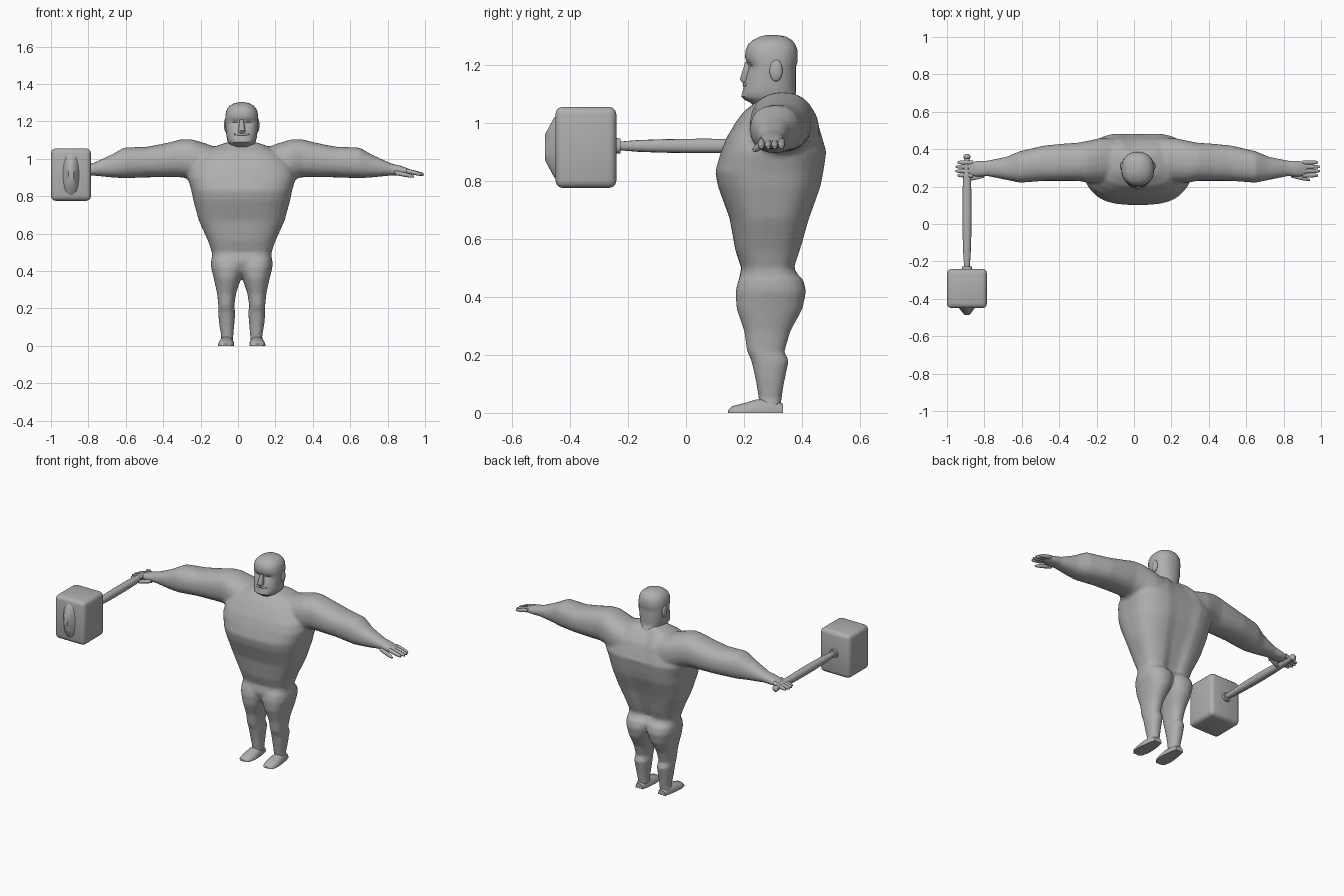
import bpy, bmesh, math
from mathutils import Matrix, Vector

if "Cube" in bpy.data.objects:
    bpy.data.objects.remove(bpy.data.objects["Cube"])

BODY_X = 0.02
HAMMER_X = -0.893

clay = bpy.data.materials.new("grey clay")
clay.use_nodes = True
grey = (0.43, 0.43, 0.43, 1)
clay.diffuse_color = grey
clay.node_tree.nodes["Principled BSDF"].inputs["Base Color"].default_value = grey


def finish(name, bm, x=BODY_X, mirror=False):
    """Turn the bmesh into a smooth-shaded object centred on the plane x."""
    bmesh.ops.recalc_face_normals(bm, faces=bm.faces)
    mesh = bpy.data.meshes.new(name)
    bm.to_mesh(mesh)
    bm.free()
    mesh.materials.append(clay)
    part = bpy.data.objects.new(name, mesh)
    bpy.context.collection.objects.link(part)
    part.location.x = x
    bpy.ops.object.select_all(action='DESELECT')
    part.select_set(True)
    bpy.context.view_layer.objects.active = part
    bpy.ops.object.shade_smooth_by_angle(angle=math.radians(45))
    if mirror:
        part.modifiers.new("Mirror", 'MIRROR').use_mirror_merge = False
    return part


def place(axis, along, u, v):
    """Put a section point on the plane that stands square to the axis."""
    return {'x': (along, u, v), 'y': (u, along, v), 'z': (u, v, along)}[axis]


def loft(name, axis, rows, power=2.3, sides=20, shape=None, **options):
    """Skin rounded sections; each row is position, u low, u high, v low, v high."""
    bm = bmesh.new()
    rings = []
    for along, u_low, u_high, v_low, v_high in rows:
        ring = []
        for i in range(sides):
            angle = math.tau * (i + 0.5) / sides
            c, s = math.cos(angle), math.sin(angle)
            c = math.copysign(abs(c) ** (2 / power), c)
            s = math.copysign(abs(s) ** (2 / power), s)
            u = (u_low + u_high + (u_high - u_low) * c) / 2
            v = (v_low + v_high + (v_high - v_low) * s) / 2
            point = Vector(place(axis, along, u, v))
            if shape:
                shape(point)
            ring.append(bm.verts.new(point))
        rings.append(ring)
    for lower, upper in zip(rings, rings[1:]):
        for i in range(sides):
            bm.faces.new((lower[i - 1], lower[i], upper[i], upper[i - 1]))
    bm.faces.new(rings[0])
    bm.faces.new(rings[-1])
    return finish(name, bm, **options)


def symmetric(rows):
    """Expand rows of height, half width, front and back."""
    return [(z, -half, half, front, back) for z, half, front, back in rows]


def rod(rows, z=0.92):
    """Expand rows of position and radius into round sections."""
    return [(y, -r, r, z - r, z + r) for y, r in rows]


def ball(name, centre, radii, **options):
    bm = bmesh.new()
    matrix = Matrix.Translation(centre) @ Matrix.Diagonal((*radii, 1))
    bmesh.ops.create_uvsphere(bm, u_segments=16, v_segments=10, radius=1, matrix=matrix)
    finish(name, bm, **options)


# Torso, with a spine groove down the back
def spine_groove(point):
    if point.y > 0.3:
        point.y -= 0.03 * math.exp(-(point.x / 0.05) ** 2)


torso = loft("torso", 'z', symmetric([
    (.37, .05, .23, .35), (.4, .11, .2, .39), (.45, .16, .18, .41), (.5, .16, .19, .38),
    (.56, .18, .17, .4), (.67, .23, .15, .43), (.78, .26, .11, .47),
    (.83, .27, .1, .48), (.9, .29, .12, .49), (.95, .28, .14, .475),
    (1, .24, .17, .46), (1.04, .19, .2, .435), (1.07, .13, .24, .41),
    (1.09, .07, .26, .39)]), power=2.8, sides=32, shape=spine_groove)

# Arms, from inside the chest to the knuckles
arms = loft("arm", 'x', [
    (.06, .25, .44, .86, 1.05), (.13, .23, .46, .86, 1.06), (.2, .22, .46, .86, 1.085),
    (.27, .22, .445, .89, 1.105), (.32, .23, .435, .9, 1.105), (.4, .23, .43, .9, 1.085),
    (.5, .23, .42, .9, 1.065), (.63, .22, .39, .895, 1.06), (.7, .235, .36, .9, 1.02),
    (.8, .255, .34, .91, .975), (.86, .25, .34, .91, .96), (.91, .26, .33, .92, .94)],
    mirror=True)

# Legs
legs = loft("leg", 'z', [
    (.02, .045, .115, .25, .33), (.05, .045, .11, .25, .33), (.11, .04, .12, .24, .34),
    (.18, .034, .127, .225, .355), (.21, .04, .125, .21, .34), (.28, .03, .132, .2, .36),
    (.36, .003, .15, .173, .403), (.42, -.02, .165, .17, .415), (.46, -.02, .165, .18, .405),
    (.49, 0, .14, .2, .37)], mirror=True)

# Fuse torso, arms and legs into one soft skin
bpy.ops.object.select_all(action='DESELECT')
for limb in (torso, arms, legs):
    limb.select_set(True)
bpy.context.view_layer.objects.active = torso
bpy.ops.object.convert(target='MESH')
bpy.ops.object.join()
torso.name = "body"
skin = torso.modifiers.new("Skin", 'REMESH')
skin.mode = 'VOXEL'
skin.voxel_size = 0.01
skin.use_smooth_shade = True
soften = torso.modifiers.new("Soften", 'SMOOTH')
soften.factor = 0.5
soften.iterations = 6


# Head, with sunken eyes and a bearded jaw
def eye_sockets(point):
    if point.y < 0.28:
        across = (abs(point.x) - 0.035) / 0.025
        point.y += 0.012 * math.exp(-across ** 2 - ((point.z - 1.195) / 0.015) ** 2)


loft("head", 'z', symmetric([
    (1.03, .07, .26, .4), (1.07, .06, .22, .39), (1.08, .07, .2, .385), (1.09, .075, .19, .38),
    (1.11, .08, .195, .38), (1.13, .083, .2, .38), (1.17, .086, .21, .38),
    (1.18, .087, .212, .38), (1.195, .088, .212, .38), (1.21, .088, .206, .385),
    (1.225, .088, .203, .385), (1.25, .085, .205, .385), (1.27, .077, .213, .377),
    (1.285, .063, .23, .365), (1.297, .04, .255, .345), (1.303, .01, .28, .31)]),
    sides=32, shape=eye_sockets)
loft("nose", 'z', symmetric([
    (1.13, .01, .2, .23), (1.15, .02, .185, .23), (1.21, .01, .204, .23)]), sides=12)
ball("moustache", (0, .215, 1.13), (.045, .02, .01))
ball("ear", (.084, .31, 1.18), (.011, .023, .038), mirror=True)


# Fingers and thumb, tapering to the tip
def finger(name, start, tip, y, drift, z, radius):
    rows = []
    for t, thickness in ((0, 1), (.5, 1), (.85, .8), (1, .4)):
        r = radius * thickness
        side, height = y + drift * t, z - .02 * t
        rows.append((start + (tip - start) * t, side - r, side + r, height - r, height + r))
    loft(name, 'x', rows, sides=10, mirror=True)


for i in range(4):
    finger("finger", .88, .98 - .01 * abs(i - 1.5), .26 + .023 * i, 0, .935, .012)
finger("thumb", .82, .92, .26, -.025, .925, .012)


# Feet with flat soles
def flat_sole(point):
    point.z = max(point.z, 0)


loft("foot", 'y', [
    (.145, .065, .105, -.01, .01), (.16, .05, .12, -.02, .024), (.2, .04, .127, -.03, .034),
    (.24, .04, .124, -.04, .046), (.3, .046, .115, -.05, .055),
    (.335, .055, .106, -.02, .03)], shape=flat_sole, mirror=True)

# Hammer: bevelled block, front ridge, cuff, swelling handle and end knob
block = bmesh.new()
bmesh.ops.create_cube(block, size=1, matrix=Matrix.Translation((0, -.345, .915))
                      @ Matrix.Diagonal((.214, .21, .28, 1)))
bmesh.ops.bevel(block, geom=block.edges[:], offset=.026, segments=3,
                profile=.5, affect='EDGES')
finish("hammer_block", block, x=HAMMER_X)
loft("hammer_ridge", 'y', [
    (-.44, -.05, .05, .79, 1.04), (-.46, -.035, .035, .82, 1.01),
    (-.486, -.014, .014, .87, .96)], sides=16, x=HAMMER_X)
loft("hammer_cuff", 'y', rod([(-.25, .028), (-.226, .026)]), x=HAMMER_X)
loft("hammer_handle", 'y', rod(
    [(-.24 + .6 * t / 8, .014 + .011 * math.sin(math.pi * t / 8) ** .6) for t in range(9)]),
    sides=14, x=HAMMER_X)
ball("hammer_knob", (0, .36, .92), (.02, .015, .02), x=HAMMER_X)
